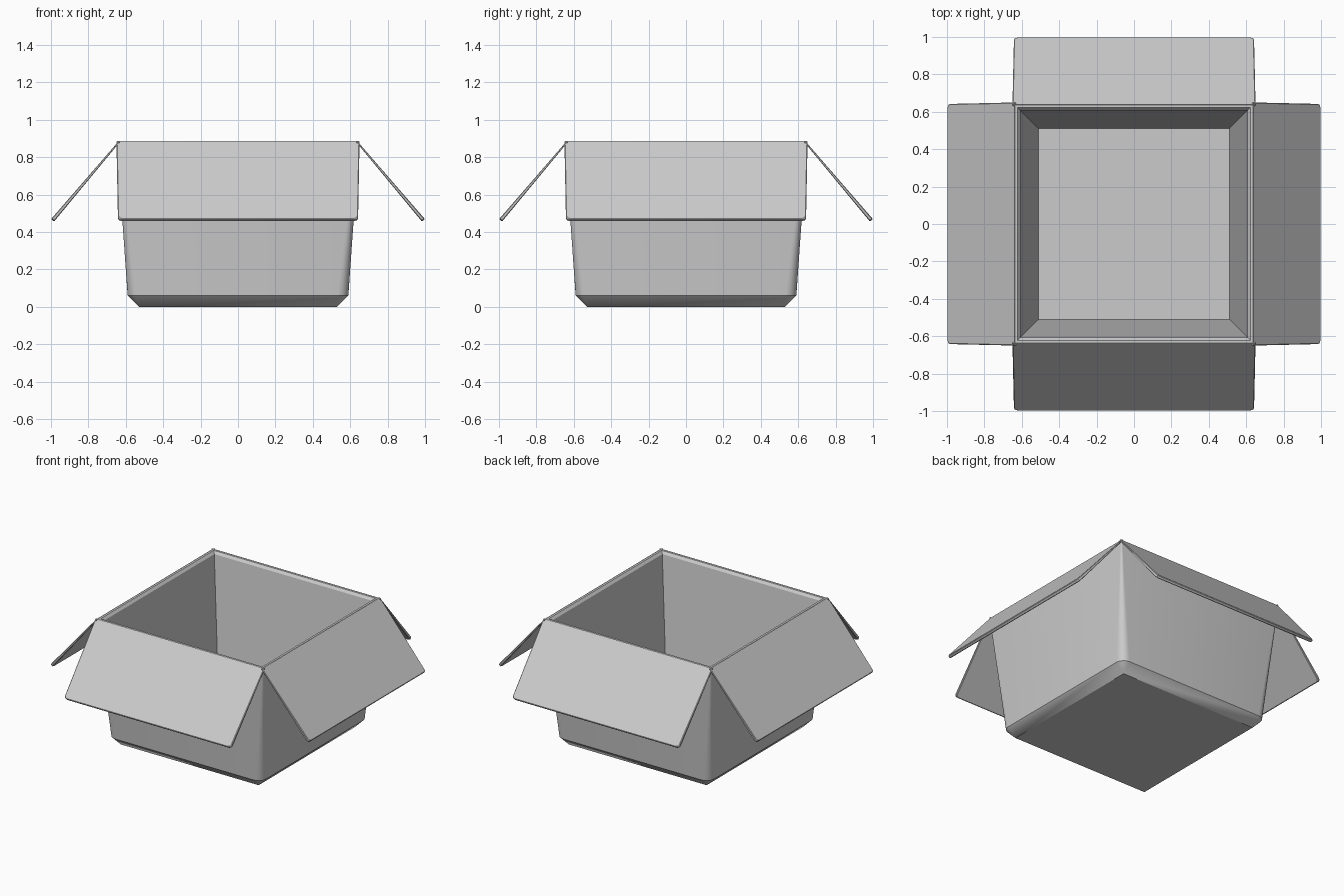
import bpy, bmesh, math
from mathutils import Matrix

if "Cube" in bpy.data.objects:
    bpy.data.objects.remove(bpy.data.objects["Cube"])

SEG = 6  # segments per rounded corner


def square_ring(half, r, z):
    """Square loop with corner radius r at height z."""
    pts = []
    for q in range(4):
        base = q * math.pi / 2
        cx = (half - r) * (1 if q in (0, 3) else -1)
        cy = (half - r) * (1 if q in (0, 1) else -1)
        for i in range(SEG + 1):
            a = base + i * math.pi / 2 / SEG
            pts.append((cx + r * math.cos(a), cy + r * math.sin(a), z))
    return pts


def loft(name, rings, matrix=None):
    """Skin a stack of equal-length loops and cap both ends."""
    bm = bmesh.new()
    loops = [[bm.verts.new(p) for p in ring] for ring in rings]
    n = len(loops[0])
    for a, b in zip(loops, loops[1:]):
        for i in range(n):
            j = (i + 1) % n
            bm.faces.new((a[i], a[j], b[j], b[i]))
    bm.faces.new(loops[0][::-1])
    bm.faces.new(loops[-1])
    bmesh.ops.remove_doubles(bm, verts=bm.verts, dist=0.0003)
    bmesh.ops.recalc_face_normals(bm, faces=bm.faces)
    if matrix:
        bm.transform(matrix)
    me = bpy.data.meshes.new(name)
    bm.to_mesh(me)
    bm.free()
    ob = bpy.data.objects.new(name, me)
    bpy.context.collection.objects.link(ob)
    bpy.ops.object.select_all(action='DESELECT')
    ob.select_set(True)
    bpy.context.view_layer.objects.active = ob
    bpy.ops.object.shade_smooth_by_angle(angle=math.radians(25))
    return ob


# Box body: bottom, chamfer, tapered wall, rim, inner wall, floor
loft("box_body", [square_ring(*p) for p in (
    (0.53, 0, 0), (0.59, 0.06, 0.06), (0.647, 0.008, 0.872),
    (0.64, 0.004, 0.885), (0.622, 0, 0.885), (0.608, 0, 0.868),
    (0.51, 0, 0.04))])

# Flaps: thin at the hinge, thicker at the folded-down outer edge
HINGE, TIP = (0.638, 0.886), (0.999, 0.470)
LENGTH = math.hypot(TIP[0] - HINGE[0], TIP[1] - HINGE[1])
U = ((TIP[0] - HINGE[0]) / LENGTH, (TIP[1] - HINGE[1]) / LENGTH)
N = (-U[1], U[0])


def flap_ring(inset, depth0, depth1):
    """Flap outline with clipped tip corners, sunk below the outer face."""
    w0, w1, end, c = 0.65 - inset, 0.642 - inset, LENGTH - inset, 0.018
    right = [(w0, 0), (w1, end - c), (w1 - 0.3 * c, end - 0.3 * c), (w1 - c, end)]
    outline = right + [(-w, s) for w, s in reversed(right)]
    ring = []
    for w, s in outline:
        d = depth0 + (depth1 - depth0) * s / LENGTH
        ring.append((HINGE[0] + U[0] * s - N[0] * d, w, HINGE[1] + U[1] * s - N[1] * d))
    return ring


for k, side in enumerate(("right", "back", "left", "front")):
    loft(side + "_flap",
         [flap_ring(0.004, 0, 0), flap_ring(0, 0.002, 0.004),
          flap_ring(0, 0.006, 0.017), flap_ring(0.004, 0.008, 0.021)],
         Matrix.Rotation(k * math.pi / 2, 4, 'Z'))
